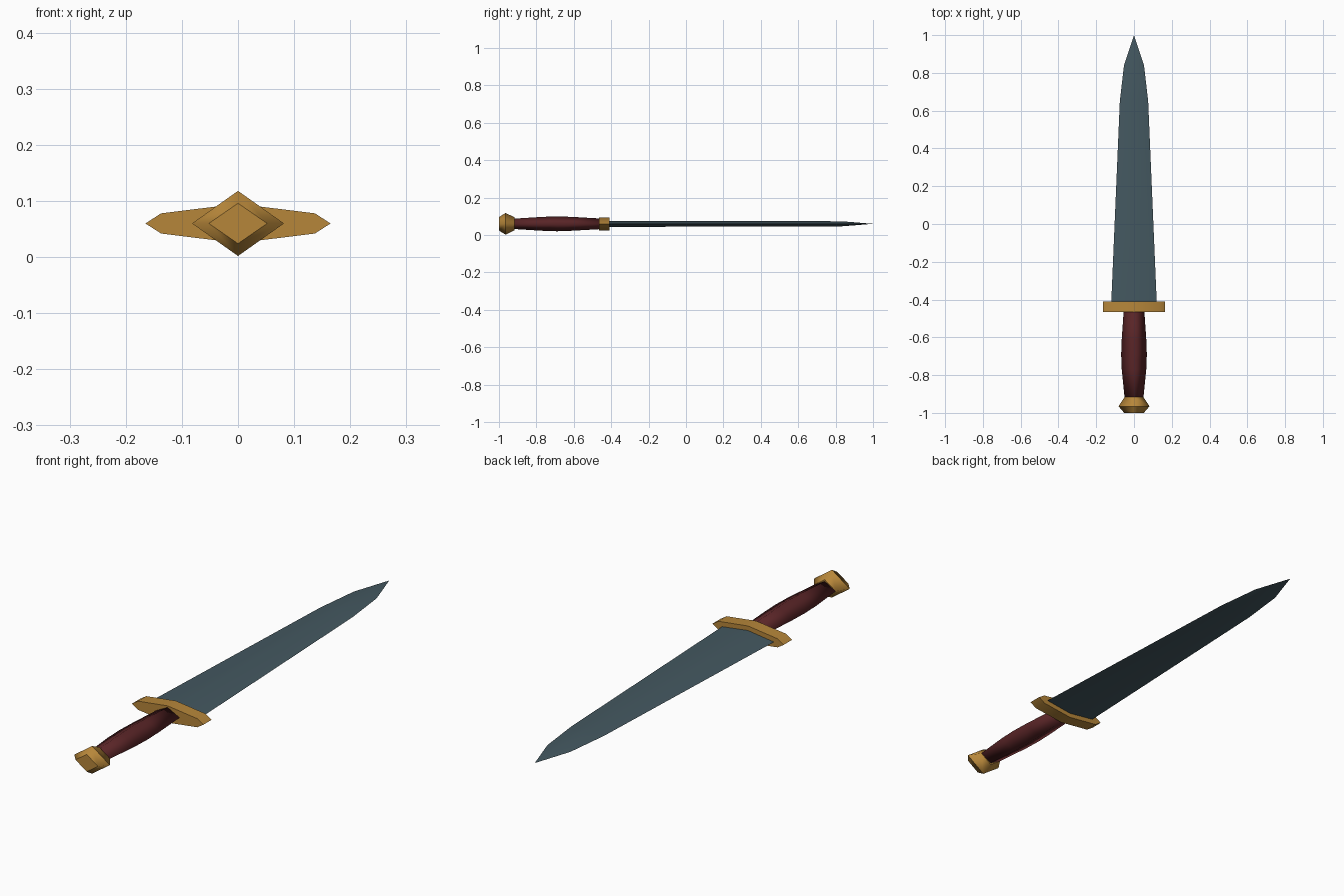
import bpy
import bmesh
import math

cube = bpy.data.objects.get("Cube")
if cube:
    bpy.data.objects.remove(cube, do_unlink=True)

MID_Z = 0.06


def make_material(name, color):
    mat = bpy.data.materials.new(name)
    mat.use_nodes = True
    rgba = (*color, 1.0)
    mat.diffuse_color = rgba
    mat.node_tree.nodes["Principled BSDF"].inputs["Base Color"].default_value = rgba
    return mat


steel = make_material("blue grey steel", (0.058, 0.098, 0.118))
gold = make_material("aged gold", (0.47, 0.24, 0.042))
leather = make_material("dark red leather", (0.1, 0.018, 0.02))


def diamond(y, half_width, half_height):
    """Four-cornered cross-section at a station along the dagger."""
    return [(half_width, y, MID_Z), (0, y, MID_Z + half_height),
            (-half_width, y, MID_Z), (0, y, MID_Z - half_height)]


def loft(name, sections, mat, angle, tip=None, sharp_rings=False):
    """Skin matching cross-sections, closing with a cap or a point."""
    bm = bmesh.new()
    rings = [[bm.verts.new(p) for p in s] for s in sections]
    n = len(rings[0])
    for a, b in zip(rings, rings[1:]):
        for i in range(n):
            j = (i + 1) % n
            bm.faces.new((a[i], a[j], b[j], b[i]))
    bm.faces.new(rings[0])
    if tip is None:
        bm.faces.new(rings[-1])
    else:
        point = bm.verts.new(tip)
        for i in range(n):
            bm.faces.new((rings[-1][i], rings[-1][(i + 1) % n], point))
    bmesh.ops.recalc_face_normals(bm, faces=bm.faces[:])
    for face in bm.faces:
        face.smooth = True
    for edge in bm.edges:
        along_ring = abs(edge.verts[0].co.y - edge.verts[1].co.y) < 1e-5
        edge.smooth = (edge.calc_face_angle(0) < math.radians(angle)
                       and not (sharp_rings and along_ring))
    mesh = bpy.data.meshes.new(name)
    bm.to_mesh(mesh)
    bm.free()
    mesh.materials.append(mat)
    obj = bpy.data.objects.new(name, mesh)
    bpy.context.collection.objects.link(obj)
    return obj


# Blade: shallow diamond section narrowing to a point
loft("blade", [diamond(-0.43, 0.121, 0.016), diamond(0.65, 0.075, 0.015),
               diamond(0.84, 0.053, 0.013)],
     steel, 40, tip=(0, 1.0, MID_Z))

# Guard: mirrored outline extruded along the dagger
quarter = [(0.165, 0), (0.137, 0.018), (0.04, 0.03), (0, 0.035)]
upper = quarter + [(-x, z) for x, z in quarter[-2::-1]]
outline = upper + [(x, -z) for x, z in upper[-2:0:-1]]
loft("guard", [[(x, y, MID_Z + z) for x, z in outline] for y in (-0.465, -0.41)],
     gold, 30)

# Grip: softly shaded, swelling in the middle
loft("grip", [diamond(-0.93, 0.049, 0.027), diamond(-0.77, 0.065, 0.037),
              diamond(-0.69, 0.068, 0.04), diamond(-0.61, 0.065, 0.037),
              diamond(-0.45, 0.054, 0.028)], leather, 180)

# Pommel: faceted diamond with a wide ridge
loft("pommel", [diamond(-1.0, 0.052, 0.036), diamond(-0.965, 0.082, 0.058),
                diamond(-0.917, 0.05, 0.035)], gold, 180, sharp_rings=True)
